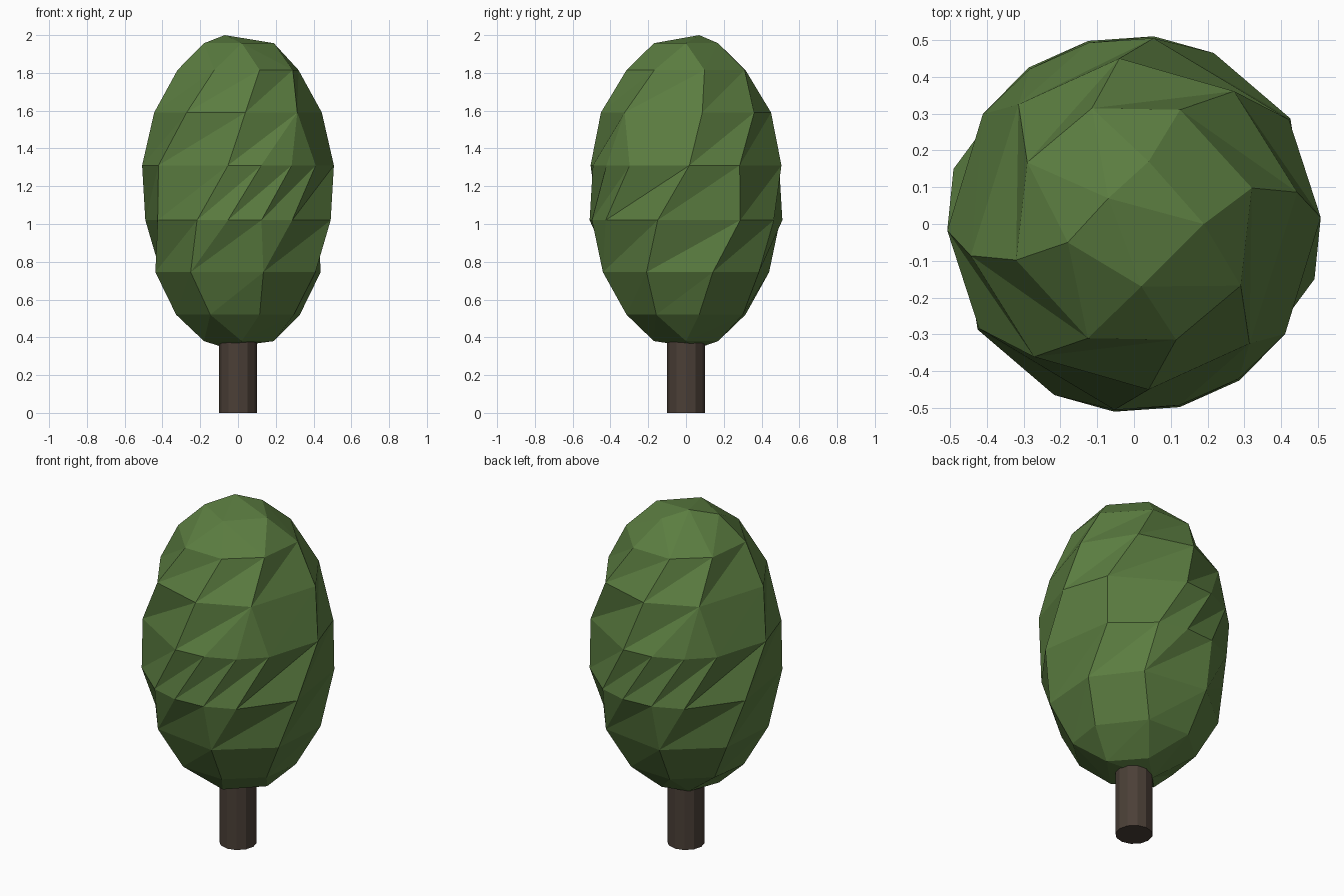
import bpy
import bmesh
from math import cos, sin, radians
from mathutils import Vector

old = bpy.data.objects.get("Cube")
if old:
    bpy.data.objects.remove(old, do_unlink=True)


def make_material(name, color):
    material = bpy.data.materials.new(name)
    material.diffuse_color = color
    material.use_nodes = True
    material.node_tree.nodes["Principled BSDF"].inputs["Base Color"].default_value = color
    return material


def make_object(name, bm, material):
    bmesh.ops.recalc_face_normals(bm, faces=bm.faces)
    mesh = bpy.data.meshes.new(name)
    bm.to_mesh(mesh)
    bm.free()
    mesh.materials.append(material)
    obj = bpy.data.objects.new(name, mesh)
    bpy.context.collection.objects.link(obj)
    return obj


def add_ring(bm, height, radius, half_angles):
    """Ring repeated every half turn, as a list of (angle, vertex)."""
    angles = half_angles + [a + 180 for a in half_angles]
    return [(a, bm.verts.new((radius * cos(radians(a)), radius * sin(radians(a)), height)))
            for a in angles]


def add_cap(bm, height, tip_height):
    """Small off-centre end of the crown, closed with a fan around its raised tip."""
    points = [(0.19, 0, 0), (0.04, 0.17, 77), (-0.07, 0.07, 135),
              (-0.18, -0.05, 195), (0.02, -0.17, 277)]
    ring = [(a, bm.verts.new((x, y, tip_height if a == 135 else height)))
            for x, y, a in points]
    tip = ring[2][1]
    for first, second in ((3, 4), (4, 0), (0, 1)):
        bm.faces.new((tip, ring[first][1], ring[second][1]))
    return ring


def zip_rings(bm, lower, upper, twist):
    """Join two rings with triangles that lean by the twist angle."""
    def item(ring, k):
        turns, index = divmod(k, len(ring))
        return ring[index][0] + 360 * turns, ring[index][1]

    # Start at the upper vertex nearest the twisted lower one
    target = lower[0][0] + twist
    i, j = 0, min(range(-len(upper), len(upper)),
                  key=lambda k: abs(item(upper, k)[0] - target))
    end_i, end_j = i + len(lower), j + len(upper)
    while i < end_i or j < end_j:
        low, up = item(lower, i)[1], item(upper, j)[1]
        next_low, next_up = item(lower, i + 1), item(upper, j + 1)
        if j == end_j or (i < end_i and next_low[0] + twist < next_up[0]):
            bm.faces.new((low, next_low[1], up))
            i += 1
        else:
            bm.faces.new((low, next_up[1], up))
            j += 1


# Crown: twisted, faceted rings between two small caps
crown = bmesh.new()
rings = [
    add_cap(crown, 0.38, 0.345),
    add_ring(crown, 0.52, 0.335, [12, 64, 110, 152]),
    add_ring(crown, 0.745, 0.46, [18, 57, 107, 153]),
    add_ring(crown, 1.02, 0.513, [34, 65, 84, 104, 124, 163]),
    add_ring(crown, 1.31, 0.508, [2, 34, 84, 104, 124, 144]),
    add_ring(crown, 1.59, 0.452, [11, 53, 95, 134]),
    add_ring(crown, 1.815, 0.335, [17, 68, 110, 150]),
    add_cap(crown, 1.957, 2.0),
]
for lower, upper, twist in zip(rings, rings[1:], (0, 6, 16.5, 24, 35, 30, 10)):
    zip_rings(crown, lower, upper, twist)
make_object("crown", crown, make_material("leaf green", (0.105, 0.205, 0.052, 1)))

# Trunk: plain straight post running up into the crown
trunk = bmesh.new()
bmesh.ops.create_cone(trunk, cap_ends=True, segments=12, radius1=0.1, radius2=0.1, depth=0.5)
bmesh.ops.translate(trunk, verts=trunk.verts, vec=Vector((0, 0, 0.25)))
make_object("trunk", trunk, make_material("bark brown", (0.07, 0.05, 0.038, 1)))
